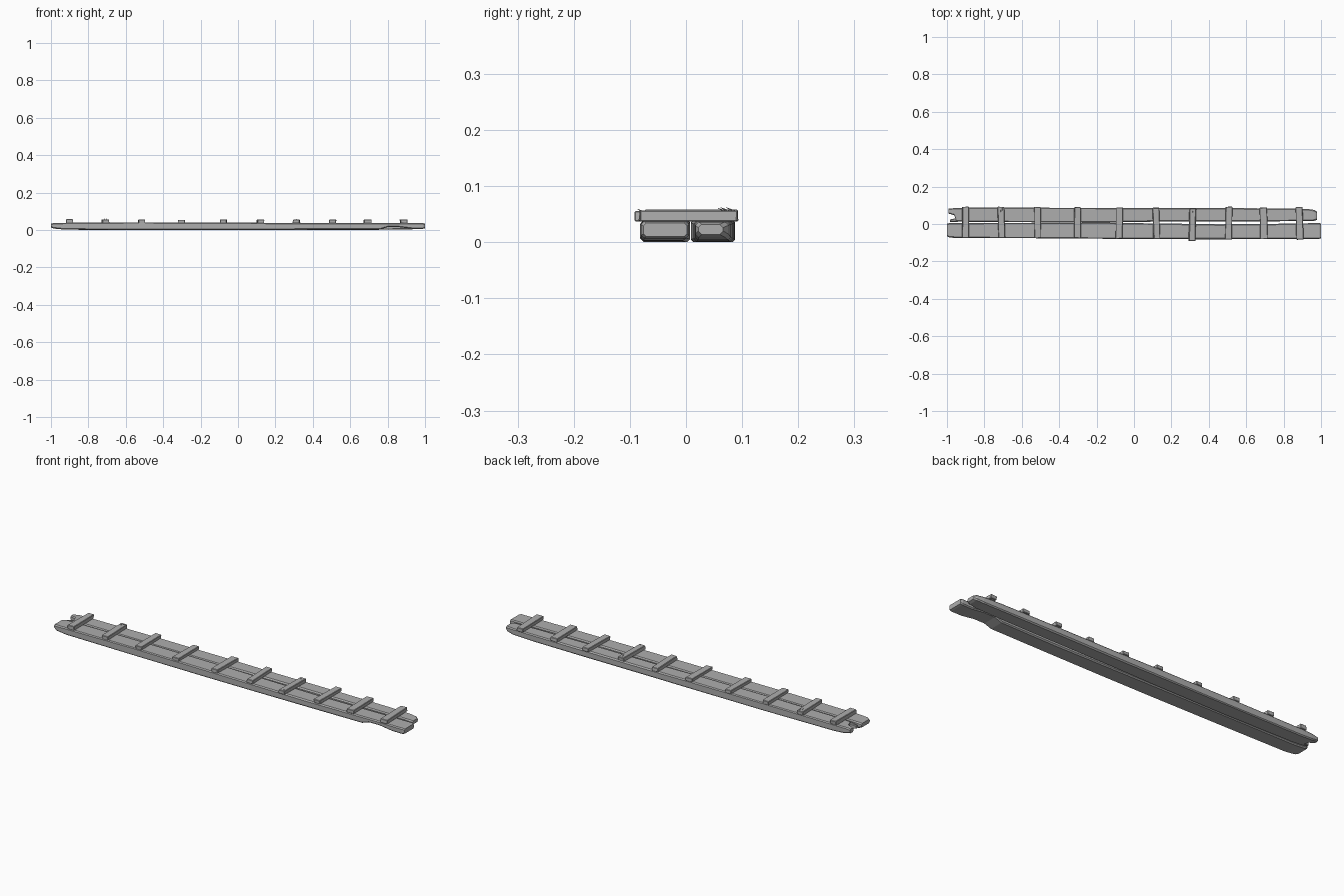
import bpy, bmesh, math, random
from mathutils import Matrix, Vector

random.seed(4)
if "Cube" in bpy.data.objects:
    bpy.data.objects.remove(bpy.data.objects["Cube"])

# One weathered grey for all the wood
wood = bpy.data.materials.new("weathered grey wood")
wood.use_nodes = True
grey = (0.42, 0.42, 0.42, 1)
wood.diffuse_color = grey
wood.node_tree.nodes["Principled BSDF"].inputs["Base Color"].default_value = grey


def add_object(name, bm):
    bmesh.ops.recalc_face_normals(bm, faces=bm.faces)
    mesh = bpy.data.meshes.new(name)
    bm.to_mesh(mesh)
    bm.free()
    mesh.materials.append(wood)
    obj = bpy.data.objects.new(name, mesh)
    bpy.context.collection.objects.link(obj)
    return obj


def beam(name, stations):
    """Loft a chamfered section along x; station = x, y0, y1, z0, z1, chamfer."""
    bm = bmesh.new()
    rings = []
    for x, y0, y1, z0, z1, c in stations:
        section = [(y0 + c, z0), (y1 - c, z0), (y1, z0 + c), (y1, z1 - c),
                   (y1 - c, z1), (y0 + c, z1), (y0, z1 - c), (y0, z0 + c)]
        rings.append([bm.verts.new((x, y, z)) for y, z in section])
    for a, b in zip(rings, rings[1:]):
        for i in range(8):
            j = (i + 1) % 8
            bm.faces.new((a[i], a[j], b[j], b[i]))
    bm.faces.new(rings[0])
    bm.faces.new(rings[-1][::-1])
    return add_object(name, bm)


# Front beam: rounded left end, chipped underside near the right end
beam("front_beam", [
    (-1.0, -0.066, 0.001, 0.014, 0.034, 0.006),
    (-0.985, -0.073, 0.006, 0.008, 0.038, 0.006),
    (-0.93, -0.075, 0.006, 0.003, 0.039, 0.005),
    (-0.55, -0.076, 0.006, 0.001, 0.041, 0.004),
    (-0.15, -0.079, 0.007, 0.000, 0.040, 0.005),
    (0.12, -0.081, 0.003, 0.001, 0.039, 0.005),
    (0.45, -0.082, -0.001, 0.002, 0.038, 0.006),
    (0.76, -0.080, 0.001, 0.003, 0.038, 0.005),
    (0.80, -0.079, 0.002, 0.016, 0.038, 0.005),
    (0.86, -0.079, 0.003, 0.016, 0.038, 0.005),
    (0.93, -0.080, 0.004, 0.007, 0.037, 0.005),
    (0.99, -0.080, 0.005, 0.007, 0.037, 0.005),
    (1.0, -0.076, 0.002, 0.010, 0.034, 0.005),
])

# Back beam: broken left end with a projecting outer splinter, tapered right end
beam("back_beam", [
    (-0.992, 0.056, 0.082, 0.012, 0.034, 0.005),
    (-0.96, 0.046, 0.085, 0.006, 0.038, 0.005),
    (-0.95, 0.015, 0.086, 0.005, 0.038, 0.005),
    (-0.90, 0.012, 0.087, 0.002, 0.039, 0.005),
    (-0.5, 0.009, 0.087, 0.000, 0.040, 0.004),
    (-0.1, 0.009, 0.086, 0.000, 0.040, 0.005),
    (0.15, 0.013, 0.085, 0.000, 0.039, 0.006),
    (0.55, 0.013, 0.085, 0.001, 0.039, 0.006),
    (0.82, 0.015, 0.083, 0.002, 0.038, 0.005),
    (0.93, 0.016, 0.080, 0.004, 0.037, 0.005),
    (0.965, 0.017, 0.075, 0.009, 0.036, 0.006),
    (0.978, 0.022, 0.066, 0.014, 0.032, 0.006),
])

# Small stub of the broken left end, beside the gap
beam("broken_stub", [
    (-0.985, 0.012, 0.024, 0.012, 0.029, 0.003),
    (-0.94, 0.012, 0.033, 0.006, 0.036, 0.003),
])


def slat(name, x, y0, y1, top, tilt):
    """A worn, bevelled crosspiece resting on the beams."""
    bm = bmesh.new()
    bottom = 0.037
    size = (0.036, y1 - y0, top - bottom)
    bmesh.ops.create_cube(bm, size=1, matrix=Matrix.Diagonal((*size, 1)))
    for v in bm.verts:
        v.co.x += random.uniform(-0.0025, 0.0025)
        v.co.y += random.uniform(-0.002, 0.002)
    bmesh.ops.bevel(bm, geom=bm.edges[:], offset=0.002, segments=1, affect='EDGES')
    centre = Vector((x, (y0 + y1) / 2, (top + bottom) / 2))
    bm.transform(Matrix.Translation(centre) @ Matrix.Rotation(math.radians(tilt), 4, 'Z'))
    return add_object(name, bm)


# Ten slats: x, y start, y end, top height, twist in degrees
slats = [
    (-0.900, -0.073, 0.091, 0.058, 0), (-0.710, -0.074, 0.092, 0.057, 1.5),
    (-0.516, -0.075, 0.091, 0.057, 1), (-0.302, -0.075, 0.090, 0.055, 0),
    (-0.078, -0.078, 0.087, 0.056, 0), (0.120, -0.080, 0.086, 0.056, 2),
    (0.313, -0.090, 0.083, 0.056, -1), (0.507, -0.083, 0.092, 0.056, 0),
    (0.693, -0.080, 0.087, 0.056, 1), (0.885, -0.083, 0.090, 0.057, 1.5),
]
for n, (x, y0, y1, top, tilt) in enumerate(slats, 1):
    slat(f"slat_{n}", x, y0, y1, top, tilt)


def splinter(name, x, y, z, length, angle):
    """A thin lifted sliver of wood."""
    bm = bmesh.new()
    bmesh.ops.create_cone(bm, cap_ends=True, segments=4, radius1=0.0025,
                          radius2=0.0004, depth=length)
    bm.transform(Matrix.Translation((x, y, z)) @ Matrix.Rotation(math.radians(angle), 4, 'X'))
    return add_object(name, bm)


# Slivers lifting from two of the slats
for n, (x, y, z) in enumerate([(-0.713, 0.07, 0.058), (-0.705, 0.08, 0.058),
                               (0.313, 0.065, 0.057), (0.318, -0.078, 0.055)], 1):
    splinter(f"splinter_{n}", x, y, z, 0.018, 65)
